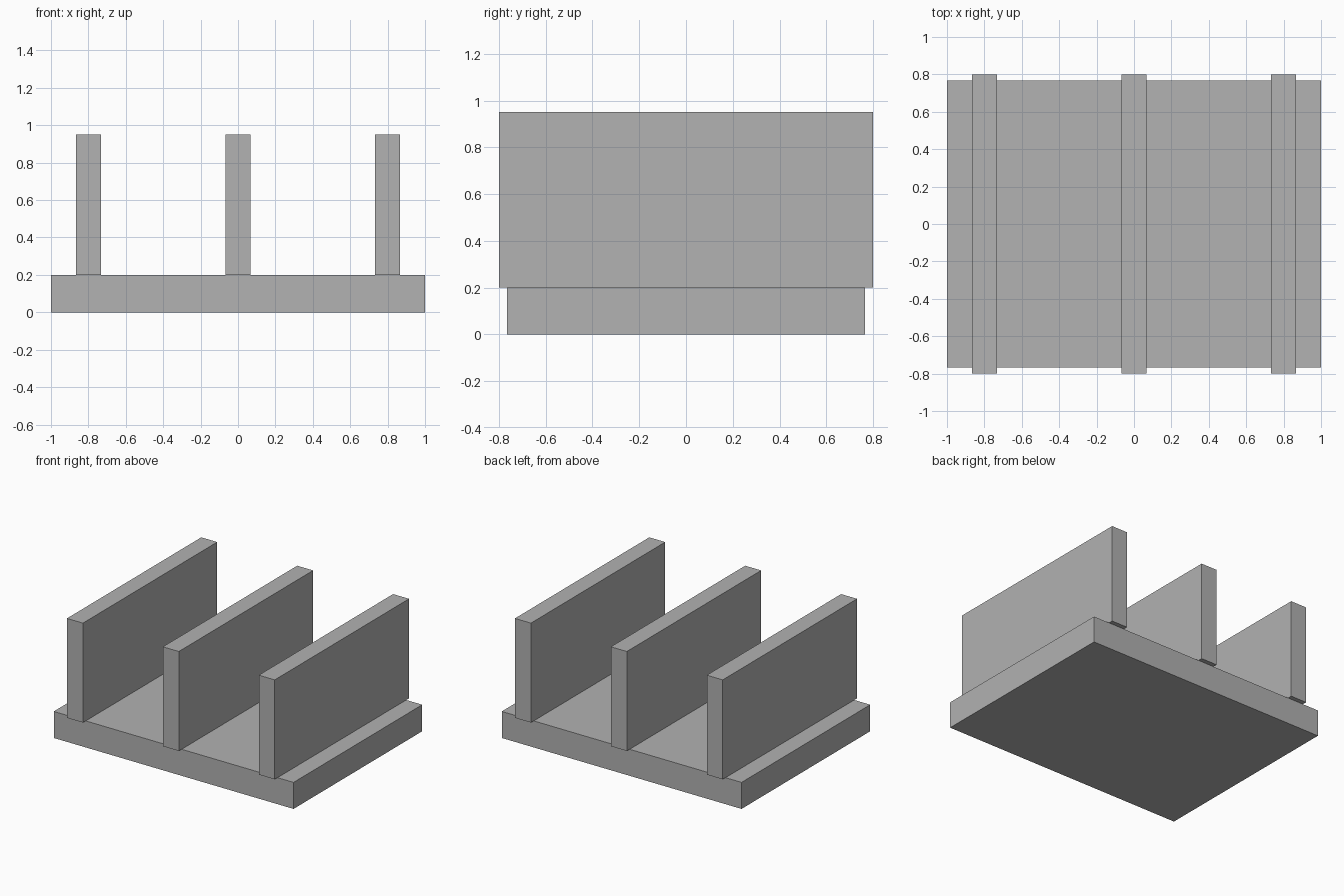
import bpy

cube = bpy.data.objects.get("Cube")
if cube:
    bpy.data.objects.remove(cube, do_unlink=True)

# Single plain grey
GREY = (0.445, 0.445, 0.445, 1)
grey = bpy.data.materials.new("plain_grey")
grey.use_nodes = True
grey.diffuse_color = GREY
grey.node_tree.nodes["Principled BSDF"].inputs["Base Color"].default_value = GREY


def add_box(name, x, width, depth, bottom, top):
    """Box centred on y = 0, spanning bottom to top."""
    bpy.ops.mesh.primitive_cube_add(size=1, location=(x, 0, (bottom + top) / 2))
    box = bpy.context.object
    box.name = name
    box.scale = (width, depth, top - bottom)
    bpy.ops.object.transform_apply(location=False, rotation=False, scale=True)
    box.data.materials.append(grey)
    return box


BASE_TOP = 0.2

# Flat base plate
add_box("base_plate", 0, 2, 1.533, 0, BASE_TOP)

# Three upright dividers, slightly overhanging the base front and back
for name, x in (("right", -0.8), ("middle", 0), ("left", 0.8)):
    add_box(name + "_divider", x, 0.133, 1.6, BASE_TOP, 0.95)
